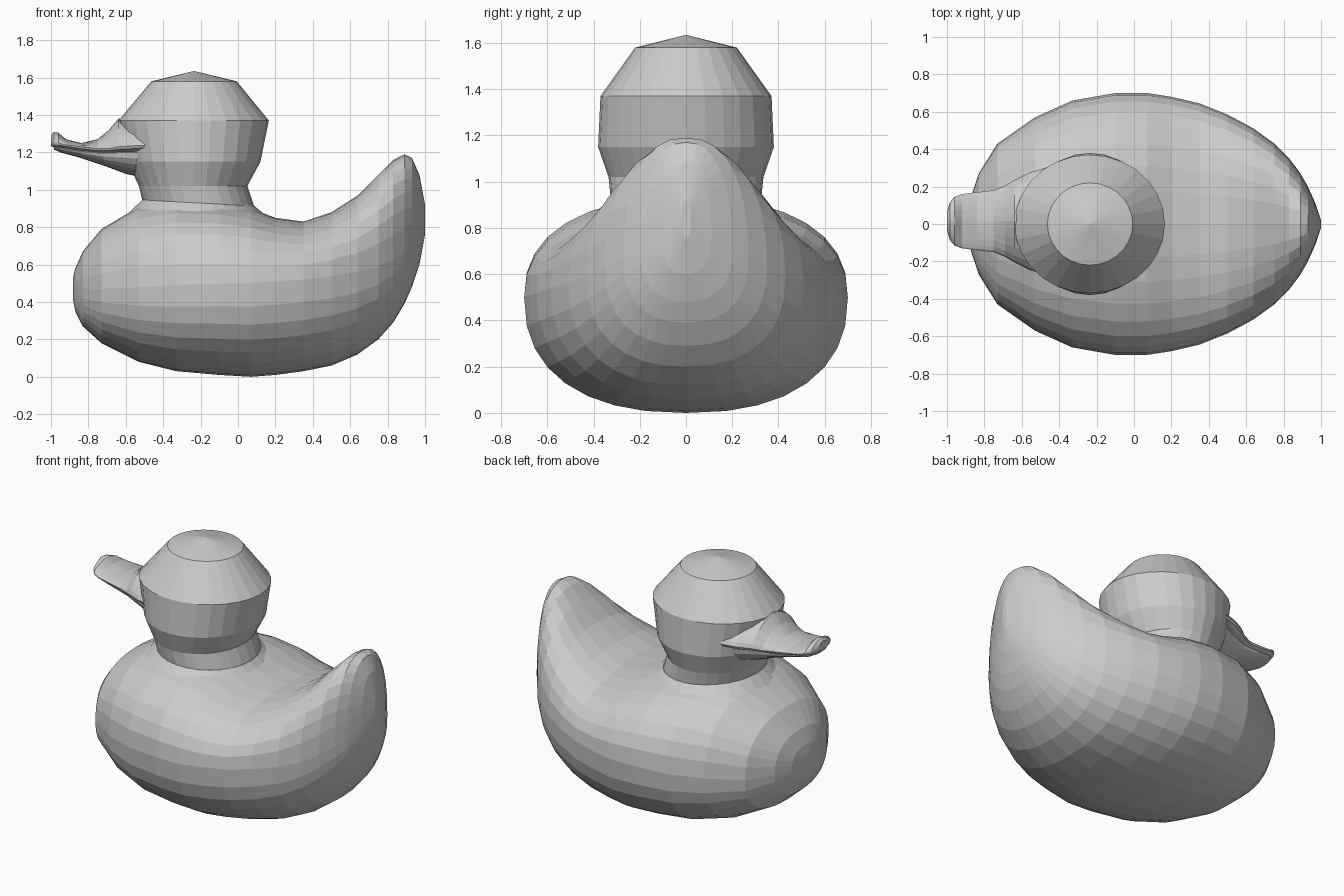
import bpy
import bmesh
from math import sin, cos, pi, copysign

if "Cube" in bpy.data.objects:
    bpy.data.objects.remove(bpy.data.objects["Cube"], do_unlink=True)

grey = bpy.data.materials.new("plain grey")
grey.use_nodes = True
colour = (0.6, 0.6, 0.6, 1)
grey.diffuse_color = colour
grey.node_tree.nodes["Principled BSDF"].inputs["Base Color"].default_value = colour


def power(value, exponent):
    return copysign(abs(value) ** exponent, value)


def skin(name, rings, start_cap=True, end_cap=True):
    """Join a row of equally divided rings into one flat shaded shell."""
    bm = bmesh.new()
    rows = [[bm.verts.new(p) for p in ring] for ring in rings]
    for a, b in zip(rows, rows[1:]):
        count = len(a)
        for i in range(count):
            j = (i + 1) % count
            bm.faces.new((a[i], a[j], b[j], b[i]))
    if start_cap:
        bm.faces.new(rows[0])
    if end_cap:
        bm.faces.new(rows[-1])
    bmesh.ops.remove_doubles(bm, verts=bm.verts, dist=0.0005)
    bmesh.ops.recalc_face_normals(bm, faces=bm.faces)
    mesh = bpy.data.meshes.new(name)
    bm.to_mesh(mesh)
    bm.free()
    mesh.materials.append(grey)
    obj = bpy.data.objects.new(name, mesh)
    bpy.context.collection.objects.link(obj)
    return obj


def section(x, width, low, middle, high, upper, lower, count, shift):
    """Upright cross-section, widest at the middle height."""
    ring = []
    for i in range(count):
        a = 2 * pi * i / count
        e = upper if sin(a) > 0 else lower
        reach = high - middle if sin(a) > 0 else middle - low
        ring.append((x, shift + width * power(cos(a), e), middle + reach * power(sin(a), e)))
    return ring


def loft(name, stations, upper, lower, count=32, shift=0):
    return skin(name, [section(*s, upper, lower, count, shift) for s in stations])


def turned(name, rings, count=28):
    """Round part from (centre x, x radius, y radius, height, slope) rings."""
    return skin(name, [[(cx + rx * cos(t), ry * sin(t), z + slope * rx * cos(t))
                        for t in (2 * pi * i / count for i in range(count))]
                       for cx, rx, ry, z, slope in rings])


# Body with raised tail: x, half width, bottom, widest height, top
loft("body", [
    (-.882, .06, .41, .47, .53),
    (-.87, .15, .35, .47, .58),
    (-.83, .27, .27, .47, .67),
    (-.73, .43, .18, .47, .79),
    (-.53, .57, .08, .48, .91),
    (-.33, .66, .03, .49, .94),
    (-.1, .7, .01, .5, .93),
    (.07, .7, 0, .5, .9),
    (.2, .68, .01, .51, .85),
    (.35, .645, .03, .52, .83),
    (.5, .585, .06, .54, .88),
    (.64, .51, .12, .56, .97),
    (.75, .43, .2, .59, 1.08),
    (.83, .35, .29, .63, 1.16),
    (.89, .27, .39, .67, 1.19),
    (.93, .2, .48, .7, 1.17),
    (.97, .11, .6, .77, 1.08),
    (1, .02, .76, .83, .92),
], upper=.85, lower=.85)

# Sloping collar between body and neck
turned("collar", [
    (-.2, .4, .42, .84, -.05),
    (-.21, .3, .325, .93, -.06),
])

# Neck and head in straight tiers, with a low pointed crown
turned("head", [
    (-.21, .3, .325, .92, -.06),
    (-.24, .29, .335, 1.02, 0),
    (-.235, .355, .38, 1.15, 0),
    (-.237, .402, .37, 1.37, 0),
    (-.235, .228, .22, 1.58, 0),
    (-.235, 0, 0, 1.635, 0),
])

# Upper bill with a flared rim and a ridge rising to the face
loft("upper_bill", [
    (-1, .05, 1.235, 1.26, 1.295),
    (-.985, .1, 1.225, 1.255, 1.308),
    (-.96, .13, 1.22, 1.25, 1.305),
    (-.92, .145, 1.215, 1.24, 1.27),
    (-.84, .155, 1.2, 1.23, 1.25),
    (-.75, .165, 1.19, 1.22, 1.27),
    (-.69, .19, 1.19, 1.22, 1.32),
    (-.64, .22, 1.19, 1.23, 1.38),
    (-.56, .26, 1.19, 1.235, 1.38),
    (-.46, .29, 1.2, 1.24, 1.36),
], upper=1.3, lower=.8, count=24, shift=.015)

# Lower bill, deepening toward the throat
loft("lower_bill", [
    (-.985, .06, 1.215, 1.225, 1.24),
    (-.95, .11, 1.2, 1.22, 1.235),
    (-.84, .13, 1.17, 1.205, 1.22),
    (-.72, .145, 1.13, 1.195, 1.21),
    (-.6, .19, 1.085, 1.2, 1.22),
    (-.48, .25, 1.06, 1.2, 1.22),
], upper=1, lower=1, count=24, shift=.015)
